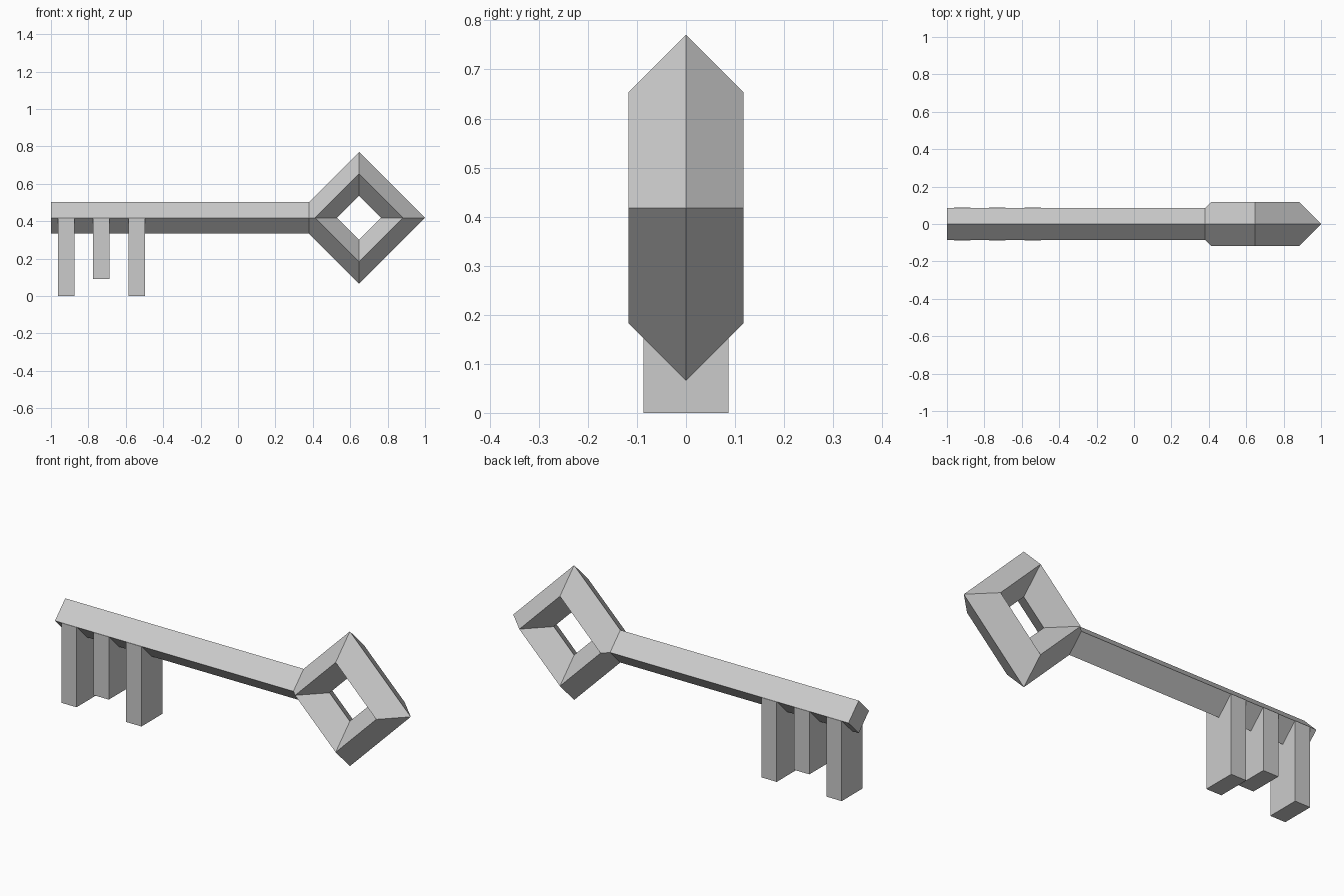
import bpy
from math import radians

if "Cube" in bpy.data.objects:
    bpy.data.objects.remove(bpy.data.objects["Cube"])

AXIS_Z = 0.418      # height of the shaft and bow centre
BOW_R = 0.235       # bow centreline radius
BOW_T = 0.1175      # bow section radius
SHAFT_R = 0.085

# Bow: four-sided ring with a diamond cross-section
bpy.ops.mesh.primitive_torus_add(
    major_segments=4, minor_segments=4,
    major_radius=BOW_R, minor_radius=BOW_T,
    location=(1 - BOW_R - BOW_T, 0, AXIS_Z), rotation=(radians(90), 0, 0))
bpy.context.object.name = "bow"

# Shaft: diamond bar running into the bow
x0, x1 = -1.0, 0.385
bpy.ops.mesh.primitive_cylinder_add(
    vertices=4, radius=SHAFT_R, depth=x1 - x0,
    location=((x0 + x1) / 2, 0, AXIS_Z), rotation=(0, radians(90), 0))
bpy.context.object.name = "shaft"

# Teeth: square-edged blocks hanging from the shaft centreline
for i, (x, bottom) in enumerate([(-0.918, 0.0), (-0.731, 0.09), (-0.542, 0.0)], 1):
    bpy.ops.mesh.primitive_cube_add(size=1, location=(x, 0, (AXIS_Z + bottom) / 2))
    tooth = bpy.context.object
    tooth.name = f"tooth_{i}"
    tooth.scale = (0.088, 0.174, AXIS_Z - bottom)
